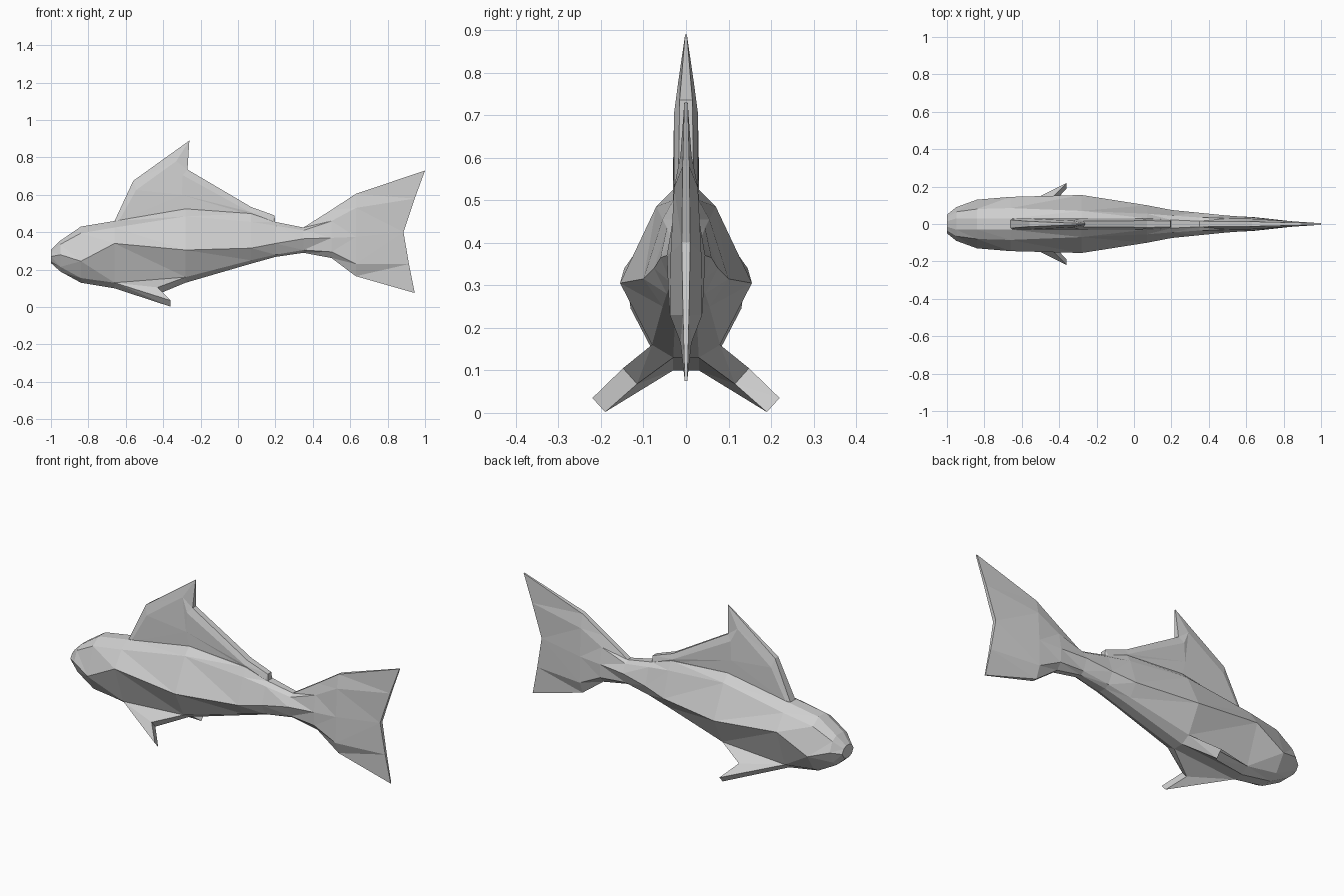
import bpy, bmesh

if "Cube" in bpy.data.objects:
    bpy.data.objects.remove(bpy.data.objects["Cube"])

grey = bpy.data.materials.new("light grey")
grey.diffuse_color = (0.62, 0.62, 0.62, 1)
grey.use_nodes = True
grey.node_tree.nodes["Principled BSDF"].inputs["Base Color"].default_value = grey.diffuse_color


def finish(name, bm):
    bmesh.ops.triangulate(bm, faces=[f for f in bm.faces if len(f.verts) > 3])
    bmesh.ops.recalc_face_normals(bm, faces=bm.faces[:])
    mesh = bpy.data.meshes.new(name)
    bm.to_mesh(mesh)
    bm.free()
    mesh.materials.append(grey)
    ob = bpy.data.objects.new(name, mesh)
    bpy.context.collection.objects.link(ob)
    return ob


# Body and tail: each section lists (half width, z) for
# back, shoulder, side, lower side and belly; mirrored into a ring
sections = [
    (-1.00, [(.015, .305), (.035, .295), (.050, .270), (.035, .245), (.015, .235)]),
    (-.95, [(.03, .355), (.065, .335), (.09, .280), (.06, .215), (.03, .19)]),
    (-.84, [(.03, .43), (.08, .395), (.13, .245), (.075, .155), (.03, .13)]),
    (-.66, [(.03, .46), (.085, .425), (.145, .34), (.07, .13), (.03, .10)]),
    (-.28, [(.03, .525), (.07, .485), (.155, .305), (.08, .16), (.03, .13)]),
    (.07, [(.03, .50), (.055, .455), (.10, .315), (.055, .25), (.025, .232)]),
    (.20, [(.022, .455), (.045, .435), (.075, .34), (.045, .28), (.02, .268)]),
    (.35, [(.015, .425), (.035, .41), (.06, .365), (.035, .305), (.015, .29)]),
    (.50, [(.014, .52), (.03, .46), (.045, .37), (.042, .295), (.015, .262)]),
    (.63, [(.013, .605), (.028, .53), (.036, .375), (.038, .23), (.013, .165)]),
    (None, [(.004, .73), (.008, .58), (.010, .40), (.007, .23), (.003, .075)]),
]
tail_edge_x = [1.0, .945, .885, .914, .945]

bm = bmesh.new()
rings = []
for x, half in sections:
    xs = [x] * 5 if x is not None else tail_edge_x
    pts = [(px, y, z) for px, (y, z) in zip(xs, half)]
    pts += [(px, -y, z) for px, y, z in reversed(pts)]
    rings.append([bm.verts.new(p) for p in pts])
for a, b in zip(rings, rings[1:]):
    for i in range(10):
        j = (i + 1) % 10
        bm.faces.new((a[i], a[j], b[j], b[i]))
for ring in (rings[0], rings[-1]):
    for i in range(4):
        bm.faces.new((ring[i], ring[i + 1], ring[8 - i], ring[9 - i]))
finish("body_and_tail", bm)

# Dorsal fin: thin rim (x, z, half thickness) bevelled up to a thicker panel
rim = [(-.66, .46, .022), (-.56, .675, .014), (-.26, .89, .002), (-.27, .735, .015),
       (.07, .535, .018), (.195, .49, .016), (.20, .44, .018), (-.28, .49, .026)]
panel = [(-.64, .455, .03), (-.545, .625, .028), (-.33, .78, .018), (-.295, .705, .028),
         (.06, .51, .028), (.185, .46, .024), (.18, .45, .024), (-.28, .50, .03)]
bm = bmesh.new()
edge = {}
for s in (1, -1):
    outer = [bm.verts.new((x, s * t, z)) for x, z, t in rim]
    inner = [bm.verts.new((x, s * t, z)) for x, z, t in panel]
    centre = bm.verts.new((-.30, s * .03, .60))
    for i in range(8):
        j = (i + 1) % 8
        bm.faces.new((outer[i], outer[j], inner[j], inner[i]))
        bm.faces.new((inner[i], inner[j], centre))
    edge[s] = outer
for i in range(8):
    j = (i + 1) % 8
    bm.faces.new((edge[1][i], edge[1][j], edge[-1][j], edge[-1][i]))
finish("dorsal_fin", bm)

# Pectoral fins: swept slabs with a notch in the trailing edge
lower = [(-.66, .03, .10), (-.36, .19, .002), (-.43, .115, .068), (-.28, .03, .13)]
upper = [(-.66, .07, .13), (-.36, .22, .035), (-.43, .148, .105), (-.28, .08, .16)]
for s, side in ((-1, "front"), (1, "back")):
    bm = bmesh.new()
    lo = [bm.verts.new((x, s * y, z)) for x, y, z in lower]
    up = [bm.verts.new((x, s * y, z)) for x, y, z in upper]
    for layer in (lo, up):
        bm.faces.new((layer[0], layer[1], layer[2]))
        bm.faces.new((layer[0], layer[2], layer[3]))
    for i in range(3):
        bm.faces.new((lo[i], lo[i + 1], up[i + 1], up[i]))
    finish("pectoral_fin_" + side, bm)
